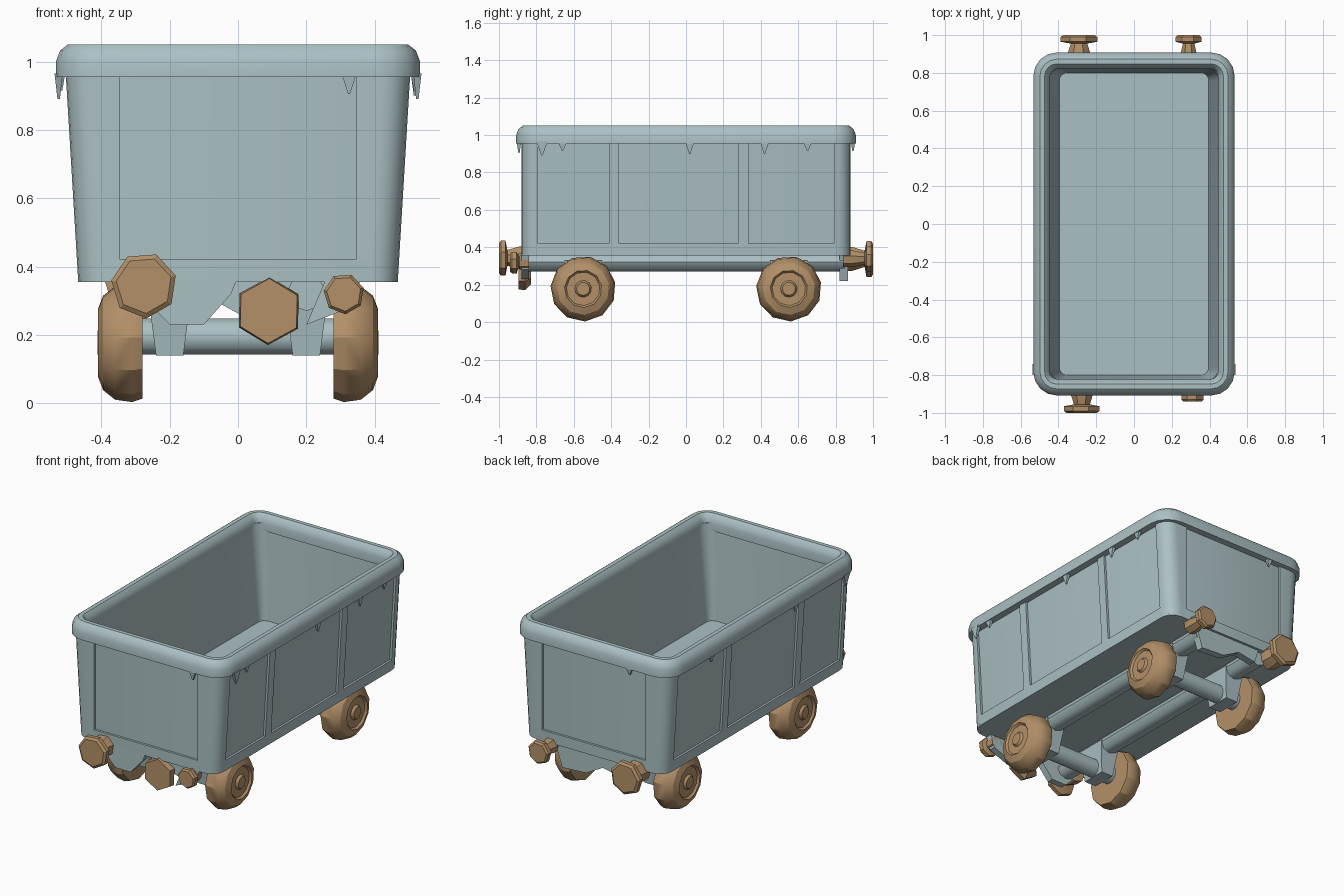
import bpy, bmesh, math

if "Cube" in bpy.data.objects:
    bpy.data.objects.remove(bpy.data.objects["Cube"])

def material(name, rgb):
    m = bpy.data.materials.new(name)
    m.diffuse_color = (*rgb, 1)
    m.use_nodes = True
    m.node_tree.nodes["Principled BSDF"].inputs["Base Color"].default_value = m.diffuse_color
    return m

BLUE = material("blue grey metal", (0.41, 0.53, 0.55))
BROWN = material("rusty brown", (0.45, 0.28, 0.14))

def loft(name, rings, mat, closed=False, angle=35):
    """Skin a list of equal-length point rings; cap the ends unless closed."""
    bm = bmesh.new()
    vs = [[bm.verts.new(p) for p in r] for r in rings]
    n = len(rings[0])
    pairs = list(zip(vs, vs[1:])) + ([(vs[-1], vs[0])] if closed else [])
    for a, b in pairs:
        for i in range(n):
            j = (i + 1) % n
            bm.faces.new((a[i], a[j], b[j], b[i]))
    if not closed:
        bm.faces.new(vs[0])
        bm.faces.new(vs[-1])
    bmesh.ops.recalc_face_normals(bm, faces=bm.faces)
    me = bpy.data.meshes.new(name)
    bm.to_mesh(me)
    bm.free()
    ob = bpy.data.objects.new(name, me)
    bpy.context.collection.objects.link(ob)
    me.materials.append(mat)
    bpy.ops.object.select_all(action='DESELECT')
    ob.select_set(True)
    bpy.context.view_layer.objects.active = ob
    bpy.ops.object.shade_smooth_by_angle(angle=math.radians(angle))
    return ob

def rrect(hx, hy, z, r, seg=4):
    """Rounded rectangle ring."""
    pts = []
    for k, (sx, sy) in enumerate(((1, 1), (-1, 1), (-1, -1), (1, -1))):
        for i in range(seg + 1):
            a = math.pi / 2 * (k + i / seg)
            pts.append((sx * (hx - r) + r * math.cos(a), sy * (hy - r) + r * math.sin(a), z))
    return pts

def lathe(name, profile, axis, centre, mat, n=12, phase=0.0, sign=1, angle=35):
    """Revolve (distance, radius) pairs about a line along x or y."""
    rings = []
    for d, r in profile:
        ring = []
        for i in range(n):
            a = phase + 2 * math.pi * i / n
            u, z = r * math.cos(a), centre[2] + r * math.sin(a)
            ring.append((sign * d, centre[1] + u, z) if axis == 'x' else (centre[0] + u, sign * d, z))
        rings.append(ring)
    return loft(name, rings, mat, angle=angle)

def box(name, x0, x1, y0, y1, z0, z1, mat, taper=0.0):
    """Box, optionally narrowed at its bottom."""
    def ring(z, t):
        return [(x0 + t, y0 + t, z), (x1 - t, y0 + t, z), (x1 - t, y1 - t, z), (x0 + t, y1 - t, z)]
    return loft(name, [ring(z0, taper), ring(z1, 0)], mat, angle=20)

def hx(z):
    return 0.468 + (z - 0.36) * 0.06     # half width of the flaring tub

HY, Z0, Z1, INSET = 0.88, 0.355, 0.97, 0.013

# tub with panel-level walls and an open inside
loft("tub", [rrect(hx(0.38) - INSET, HY - INSET, 0.38, 0.08),
             rrect(hx(1.0) - INSET, HY - INSET, 1.0, 0.08),
             rrect(0.45, 0.83, 1.0, 0.07),
             rrect(0.395, 0.80, 0.43, 0.04)], BLUE)

# bottom rail
loft("bottom_rail", [rrect(hx(Z0), HY, Z0, 0.08), rrect(hx(0.42), HY, 0.42, 0.08)], BLUE)

# rounded top rim
rim = [(0, .955), (0, 1.0), (-.012, 1.032), (-.035, 1.05), (-.06, 1.05),
       (-.08, 1.03), (-.088, 1.0), (-.088, .955)]
loft("top_rim", [rrect(.533 + d, .908 + d, z, .125 + d) for d, z in rim], BLUE, closed=True)

# corner posts
for sx in (-1, 1):
    for sy in (-1, 1):
        rings = []
        for z in (Z0 + .01, Z1):
            h, r = hx(z), 0.08
            p = [(0.345, HY)]
            for i in range(6):
                a = math.pi / 2 * (1 - i / 5)
                p.append((h - r + r * math.cos(a), HY - r + r * math.sin(a)))
            p += [(h, 0.79), (h - .03, 0.79), (h - .03, HY - .03), (0.345, HY - .03)]
            rings.append([(sx * x, sy * y, z) for x, y in p])
        loft("corner_post", rings, BLUE)

# side ribs between the panels
for s in (-1, 1):
    for y in (-0.385, 0.305):
        loft("side_rib", [[(s * (hx(z) - .03), y - .028, z), (s * hx(z), y - .028, z),
                           (s * hx(z), y + .028, z), (s * (hx(z) - .03), y + .028, z)]
                          for z in (0.37, Z1)], BLUE)

# chipped drips hanging below the rim
def drip(x, y, along, w, drop, zt=0.965):
    ux, uy = (1, 0) if along == 'x' else (0, 1)
    t = 0.012
    def ring(h, z, k):
        return [(x + ux * a + uy * b * k, y + uy * a + ux * b * k, z)
                for a, b in ((-h, -t), (h, -t), (h, t), (-h, t))]
    loft("rim_drip", [ring(.003, zt - drop, .3), ring(w, zt, 1)], BLUE)

for y in (0.02, 0.42, 0.65, -0.66):
    drip(0.518, y, 'y', 0.025, 0.065 if y < 0.5 and y > 0 else 0.05)
for y in (-0.3, 0.5):
    drip(-0.518, y, 'y', 0.025, 0.05)
drip(0.325, -0.893, 'x', 0.022, 0.06)
drip(-0.25, 0.893, 'x', 0.022, 0.05)
for s in (-1, 1):
    drip(s * 0.525, -0.77, 'y', 0.03, 0.075)

# underframe: long round beams, bearing blocks, axles and wheels
WY, WZ = 0.55, 0.178
for s in (-1, 1):
    rings = [[(s * 0.2 + .06 * math.cos(i * math.pi / 4), y, .32 + .05 * math.sin(i * math.pi / 4))
              for i in range(8)] for y in (-0.85, 0.85)]
    loft("long_beam", rings, BLUE, angle=50)
    for y in (-WY, WY):
        box("bearing_block", s * .2 - .065, s * .2 + .065, y - .1, y + .1, .14, .33, BLUE, taper=.025)
        lathe("wheel", [(.28, .05), (.28, .165), (.31, .175), (.36, .168), (.395, .14), (.41, .10),
                        (.398, .09), (.398, .045), (.412, .035), (.412, .004)],
              'x', (0, y, WZ), BROWN, n=11, phase=.2, sign=s, angle=30)
for y in (-WY, WY):
    lathe("axle", [(-.3, .055), (.3, .055)], 'x', (0, y, .195), BLUE, n=10, angle=50)

# hanging end plates
def end_plate(y0, y1, outline):
    loft("end_plate", [[(x, y, z) for x, z in outline] for y in (y0, y1)], BLUE)

end_plate(-.88, -.84, [(-.27, .37), (0, .37), (-.02, .32), (-.1, .23), (-.2, .23), (-.27, .3)])
end_plate(-.88, -.84, [(.26, .37), (.36, .37), (.33, .28), (.2, .23)])
end_plate(.82, .865, [(.27, .37), (-.2, .37), (-.17, .27), (-.05, .29), (.06, .23), (.22, .22)])

# buffers: x, end, height, head radius, tip distance
for x, s, z, r, tip in ((-.275, -1, .345, .097, 1.0), (.31, -1, .32, .06, .94),
                        (-.29, 1, .34, .1, 1.0), (.29, 1, .34, .07, 1.0)):
    n = .6 * r
    lathe("buffer", [(.84, n * 1.1), (.89, n * 1.1), (tip - .045, n * .75), (tip - .035, r),
                     (tip - .01, r), (tip, r * .85)],
          'y', (x, 0, z), BROWN, n=7, phase=.3, sign=s, angle=20)

# front coupling lump
lathe("coupling", [(.83, .07), (.86, .1), (.895, .095)], 'y', (.09, 0, .27), BROWN,
      n=6, phase=.5, sign=-1, angle=20)
